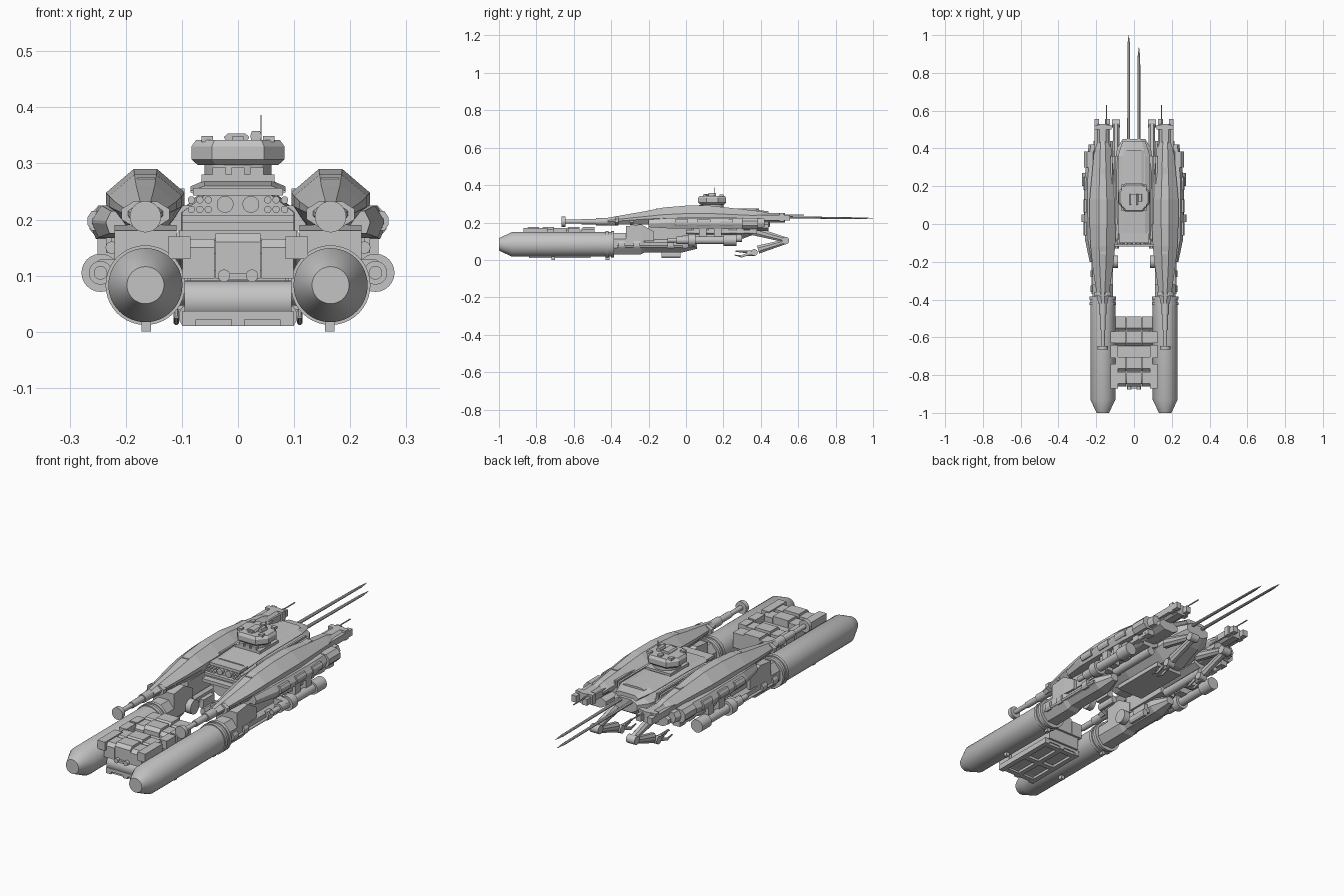
import bpy, bmesh, math
from mathutils import Vector

cube = bpy.data.objects.get("Cube")
if cube:
    bpy.data.objects.remove(cube, do_unlink=True)

grey = bpy.data.materials.new("hull_grey")
grey.use_nodes = True
grey.diffuse_color = (.55, .55, .55, 1)
grey.node_tree.nodes["Principled BSDF"].inputs["Base Color"].default_value = grey.diffuse_color

TANK_X = BOOM_X = .165
TANK_RADIUS = .066
TANK_Z = .083
ARM_X = .095
BACKWARD = Vector((0, 1, 0))
UPWARD = Vector((0, 0, 1))


def skin(name, rings, mirror=False, smooth=False):
    """Bridge a row of closed rings and cap both ends."""
    bm = bmesh.new()
    loops = [[bm.verts.new(point) for point in ring] for ring in rings]
    for near, far in zip(loops, loops[1:]):
        for i in range(len(near)):
            bm.faces.new((near[i - 1], near[i], far[i], far[i - 1]))
    bm.faces.new(loops[0])
    bm.faces.new(loops[-1])
    bmesh.ops.recalc_face_normals(bm, faces=bm.faces)
    mesh = bpy.data.meshes.new(name)
    bm.to_mesh(mesh)
    bm.free()
    mesh.materials.append(grey)
    part = bpy.data.objects.new(name, mesh)
    bpy.context.collection.objects.link(part)
    if mirror:
        part.modifiers.new("Mirror", "MIRROR").use_mirror_merge = False
    if smooth:
        bpy.ops.object.select_all(action='DESELECT')
        part.select_set(True)
        bpy.context.view_layer.objects.active = part
        bpy.ops.object.shade_smooth_by_angle(angle=math.radians(30))


def chamfered(bottom, top, side=.3):
    """Eight-sided cross-section in a unit square centred on u = 0."""
    right = [(.5 - bottom, 0), (.5, side), (.5, 1 - side), (.5 - top, 1)]
    return right + [(-u, v) for u, v in reversed(right)]


SQUARE = [(-.5, 0), (.5, 0), (.5, 1), (-.5, 1)]
OCTAGON = chamfered(bottom=.25, top=.25)
RIDGE = chamfered(bottom=.2, top=.35, side=.4)
DECK = chamfered(bottom=.1, top=.15, side=.45)


def section(y, width, low, high):
    return y, width, low, high


def loft(name, shape, *sections, x=0, mirror=False):
    skin(name, [[(x + u * width, y, low + v * (high - low)) for u, v in shape]
                for y, width, low, high in sections], mirror)


def box(name, x, y, z, mirror=False, shape=SQUARE):
    ends = [section(end, x[1] - x[0], *z) for end in y]
    loft(name, shape, *ends, x=sum(x) / 2, mirror=mirror)


def pair(name, x, y, z, shape=SQUARE):
    box(name, x, y, z, mirror=True, shape=shape)


def centred(name, width, y, z, shape=SQUARE):
    loft(name, shape, *[section(end, width, *z) for end in y])


def turned(name, start, axis, steps, mirror=False, sides=32):
    """Turned part; each step is a distance along the axis and a radius."""
    across = axis.orthogonal().normalized()
    along = axis.cross(across)
    turns = [math.tau * i / sides for i in range(sides)]
    skin(name, [[Vector(start) + axis * far + (across * math.cos(t) + along * math.sin(t)) * radius
                 for t in turns] for far, radius in steps], mirror, smooth=True)


def rod(name, start, axis, length, radius, mirror=True, sides=16):
    turned(name, start, axis, [(0, radius), (length, radius)], mirror, sides)


def limb(name, x, start, end, width, thick, thin):
    """Mirrored tapered limb between two (y, z) points."""
    start, end = Vector((x, *start)), Vector((x, *end))
    normal = (end - start).cross(Vector((1, 0, 0))).normalized()
    skin(name, [[point + Vector((u * width, 0, 0)) + normal * depth * (v - .5) for u, v in OCTAGON]
                for point, depth in ((start, thick), (end, thin))], mirror=True)


SIDEWAYS = Vector((1, 0, 0))

# Fuel tanks with collars and feet
turned("fuel_tank", (TANK_X, -1, TANK_Z), BACKWARD,
       [(0, TANK_RADIUS / 2), (.07, TANK_RADIUS), (.6, TANK_RADIUS)], mirror=True, sides=48)
for y in (-.43, -.4):
    rod("tank_collar", (TANK_X, y, TANK_Z), BACKWARD, length=.015, radius=.071, sides=40)
for y in (-.72, -.43):
    pair("tank_foot", x=(.155, .172), y=(y, y + .02), z=(0, .03))
for front, back in ((-.87, -.74), (-.71, -.64), (-.63, -.57)):
    pair("tank_top_plate", x=(.085, .125), y=(front, back), z=(.13, .17))

# Nacelles behind the tanks
loft("nacelle", OCTAGON,
     section(y=-.39, width=.11, low=.03, high=.145), section(y=-.24, width=.11, low=.03, high=.145),
     section(y=-.22, width=.1, low=.04, high=.115), section(y=-.02, width=.1, low=.04, high=.115),
     section(y=.06, width=.04, low=.06, high=.095), x=TANK_X, mirror=True)
loft("nacelle_pylon", SQUARE,
     section(y=-.32, width=.11, low=.1, high=.18), section(y=-.24, width=.11, low=.1, high=.19),
     section(y=-.17, width=.1, low=.1, high=.15), x=TANK_X, mirror=True)
pair("nacelle_saddle", x=(.12, .2), y=(-.2, .05), z=(.11, .19))
pair("landing_foot", x=(.08, .105), y=(-.13, -.03), z=(.01, .045), shape=OCTAGON)
pair("foot_strut", x=(.095, .125), y=(-.12, -.04), z=(.04, .08))
rod("inner_wheel", (.085, -.2, .08), SIDEWAYS, length=.03, radius=.033, sides=24)
for y in (-.36, -.28, -.1):
    pair("nacelle_clamp", x=(.2, .23), y=(y, y + .035), z=(.06, .1), shape=OCTAGON)
rod("nacelle_pipe", (.22, -.37, .07), BACKWARD, length=.35, radius=.006)

# Cargo rack between the tanks
rod("cargo_roller", (-.095, -.81, .055), SIDEWAYS, length=.19, radius=.036, mirror=False, sides=32)
centred("cargo_floor", width=.2, y=(-.84, -.51), z=(.022, .036))
centred("floor_keel", width=.024, y=(-.84, -.51), z=(.01, .024))
pair("floor_rail", x=(.075, .1), y=(-.84, -.51), z=(.01, .024))
for y in (-.83, -.69, -.54):
    centred("floor_crossbar", width=.2, y=(y, y + .025), z=(.01, .024))
centred("cargo_core", width=.17, y=(-.77, -.5), z=(.035, .11))
centred("cargo_spine", width=.18, y=(-.71, -.64), z=(.09, .14))
for y in (-.86, -.78, -.645, -.565):
    for x, width, top in ((-.07, .057, .165), (0, .08, .175), (.07, .057, .165)):
        loft("cargo_crate", SQUARE, section(y, width, low=.095, high=top - .015),
             section(y + .015, width, low=.095, high=top),
             section(y + .075, width, low=.095, high=top), x=x)
rod("cargo_latch", (.025, -.875, .1), BACKWARD, length=.08, radius=.011)
centred("latch_bar", width=.07, y=(-.87, -.85), z=(.093, .104))

# Side booms carrying the long guns
loft("boom", RIDGE,
     section(y=-.42, width=.05, low=.19, high=.225), section(y=-.22, width=.11, low=.19, high=.26),
     section(y=-.12, width=.13, low=.185, high=.28), section(y=0, width=.14, low=.185, high=.29),
     section(y=.13, width=.14, low=.185, high=.29), section(y=.4, width=.09, low=.2, high=.26),
     section(y=.44, width=.08, low=.2, high=.25), x=BOOM_X, mirror=True)
pair("boom_crest", x=(.148, .18), y=(-.16, .3), z=(.25, .275))
loft("boom_side_armour", DECK,
     section(y=-.2, width=.06, low=.175, high=.215), section(y=-.08, width=.11, low=.168, high=.225),
     section(y=.22, width=.12, low=.165, high=.225), section(y=.42, width=.07, low=.175, high=.22),
     x=.205, mirror=True)
pair("boom_tail", x=(.13, .2), y=(.42, .53), z=(.2, .25), shape=OCTAGON)
for x in (.128, .185):
    pair("tail_fork", x=(x, x + .025), y=(.38, .555), z=(.21, .24))
pair("tail_clamp", x=(.12, .21), y=(.5, .525), z=(.205, .25))
rod("tail_antenna", (.145, .5, .24), BACKWARD, length=.13, radius=.003)
pair("boom_shoulder", x=(.2, .265), y=(.3, .385), z=(.165, .225), shape=OCTAGON)
for y in (-.38, -.3, -.2):
    pair("boom_band", x=(.122, .208), y=(y, y + .02), z=(.187, .232), shape=OCTAGON)
for y in (-.06, .06, .18):
    pair("side_plate", x=(.24, .268), y=(y, y + .07), z=(.18, .215), shape=OCTAGON)

# Gun barrels in telescoping stages
for stage, start, length, radius in (("muzzle", -.665, .02, .028), ("barrel", -.65, .2, .011),
                                     ("sleeve", -.56, .2, .015), ("breech", -.48, .12, .02)):
    rod("gun_" + stage, (BOOM_X, start, .205), BACKWARD, length, radius, sides=24)

# Central hull and deck
loft("hull", OCTAGON,
     section(y=-.09, width=.2, low=.125, high=.25), section(y=.05, width=.21, low=.1, high=.26),
     section(y=.28, width=.21, low=.105, high=.26), section(y=.4, width=.18, low=.15, high=.25),
     section(y=.45, width=.12, low=.18, high=.24))
loft("deck", DECK,
     section(y=-.05, width=.17, low=.24, high=.26), section(y=.1, width=.17, low=.245, high=.27),
     section(y=.36, width=.17, low=.245, high=.27), section(y=.44, width=.12, low=.235, high=.26))
centred("deck_panel", width=.11, y=(.22, .39), z=(.262, .275), shape=DECK)
centred("front_sill", width=.2, y=(-.11, -.06), z=(.195, .207))
centred("front_ledge", width=.21, y=(-.12, -.05), z=(.165, .18))
centred("front_brow", width=.16, y=(-.1, -.04), z=(.243, .256))
centred("front_chin", width=.12, y=(-.1, 0), z=(.11, .17), shape=OCTAGON)
centred("wing_bridge", width=.4, y=(-.08, .36), z=(.18, .225))
centred("belly_plate", width=.14, y=(-.03, .25), z=(.09, .11))
rod("large_lamp", (.023, -.105, .227), BACKWARD, length=.025, radius=.015, sides=20)
for column in range(3):
    for z in (.218, .235):
        rod("small_lamp", (.053 + column * .015, -.105, z), BACKWARD, length=.025, radius=.0065)
for x in (.095, .115):
    pair("hull_rib", x=(x, x + .01), y=(0, .36), z=(.225, .255))

# Turret
centred("turret_base", width=.13, y=(.07, .21), z=(.255, .28))
rod("turret_neck", (0, .14, .265), UPWARD, length=.02, radius=.052, mirror=False, sides=12)
rod("turret_collar", (0, .14, .28), UPWARD, length=.025, radius=.062, mirror=False, sides=12)
plan = [(u, v * 2 - 1) for u, v in chamfered(bottom=.22, top=.22)]
skin("turret_head", [[(u * size * .166, .14 + v * size * .075, z) for u, v in plan]
                     for size, z in ((.86, .297), (1, .307), (1, .33), (.9, .342))])
box("turret_hatch", x=(-.025, .02), y=(.1, .16), z=(.34, .353), shape=DECK)
box("turret_sight", x=(.022, .042), y=(.12, .16), z=(.34, .358), shape=DECK)
for x in (-.055, 0, .055):
    for y in (.09, .18):
        box("turret_fitting", x=(x - .01, x + .01), y=(y, y + .02), z=(.338, .349))
for x in (-.045, -.012, .021):
    box("neck_vent", x=(x, x + .024), y=(.07, .09), z=(.28, .293))
rod("turret_aerial", (.041, .15, .34), UPWARD, length=.046, radius=.0012, mirror=False)

# Rear lances
for x, tip in ((-.028, 1), (.026, .935)):
    loft("lance", OCTAGON, section(y=.42, width=.016, low=.222, high=.236),
         section(y=tip - .05, width=.014, low=.219, high=.227),
         section(y=tip, width=.002, low=.222, high=.224), x=x)

# Folded claw arms
limb("upper_arm", ARM_X, start=(.34, .16), end=(.53, .108), width=.034, thick=.048, thin=.028)
rod("elbow", (.073, .532, .103), SIDEWAYS, length=.044, radius=.02)
limb("forearm", ARM_X, start=(.525, .095), end=(.385, .055), width=.034, thick=.026, thin=.044)
rod("wrist", (.075, .365, .04), SIDEWAYS, length=.04, radius=.018)
rod("hand", (ARM_X, .33, .035), BACKWARD, length=.04, radius=.014)
for x in (ARM_X - .015, ARM_X + .015):
    limb("claw_root", x, start=(.34, .035), end=(.295, .018), width=.01, thick=.016, thin=.012)
    limb("claw_tip", x, start=(.3, .018), end=(.26, .026), width=.008, thick=.012, thin=.004)
limb("claw_thumb", ARM_X, start=(.335, .042), end=(.265, .046), width=.012, thick=.014, thin=.006)

# Outboard pods with mounts
for stage, start, length, radius in (("nozzle", -.1, .06, .012), ("body", -.05, .32, .021),
                                     ("ring", .01, .04, .034), ("tail", .2, .07, .03)):
    rod("pod_" + stage, (.245, start, .105), BACKWARD, length, radius, sides=24)
for y in (.07, .15):
    pair("pod_mount", x=(.18, .25), y=(y, y + .04), z=(.11, .175))
pair("pod_arm", x=(.19, .262), y=(-.02, .02), z=(.09, .13), shape=OCTAGON)

# Machinery under the booms
pair("undertray", x=(.11, .225), y=(.03, .3), z=(.135, .19), shape=OCTAGON)
pair("rear_undertray", x=(.11, .215), y=(.28, .44), z=(.155, .205), shape=OCTAGON)
rod("under_pipe", (.15, .05, .115), BACKWARD, length=.25, radius=.02)
rod("outer_pipe", (.225, 0, .15), BACKWARD, length=.36, radius=.011)
for y in (.04, .12, .19, .27, .34):
    pair("under_block", x=(.2, .235), y=(y, y + .04), z=(.14, .17))
